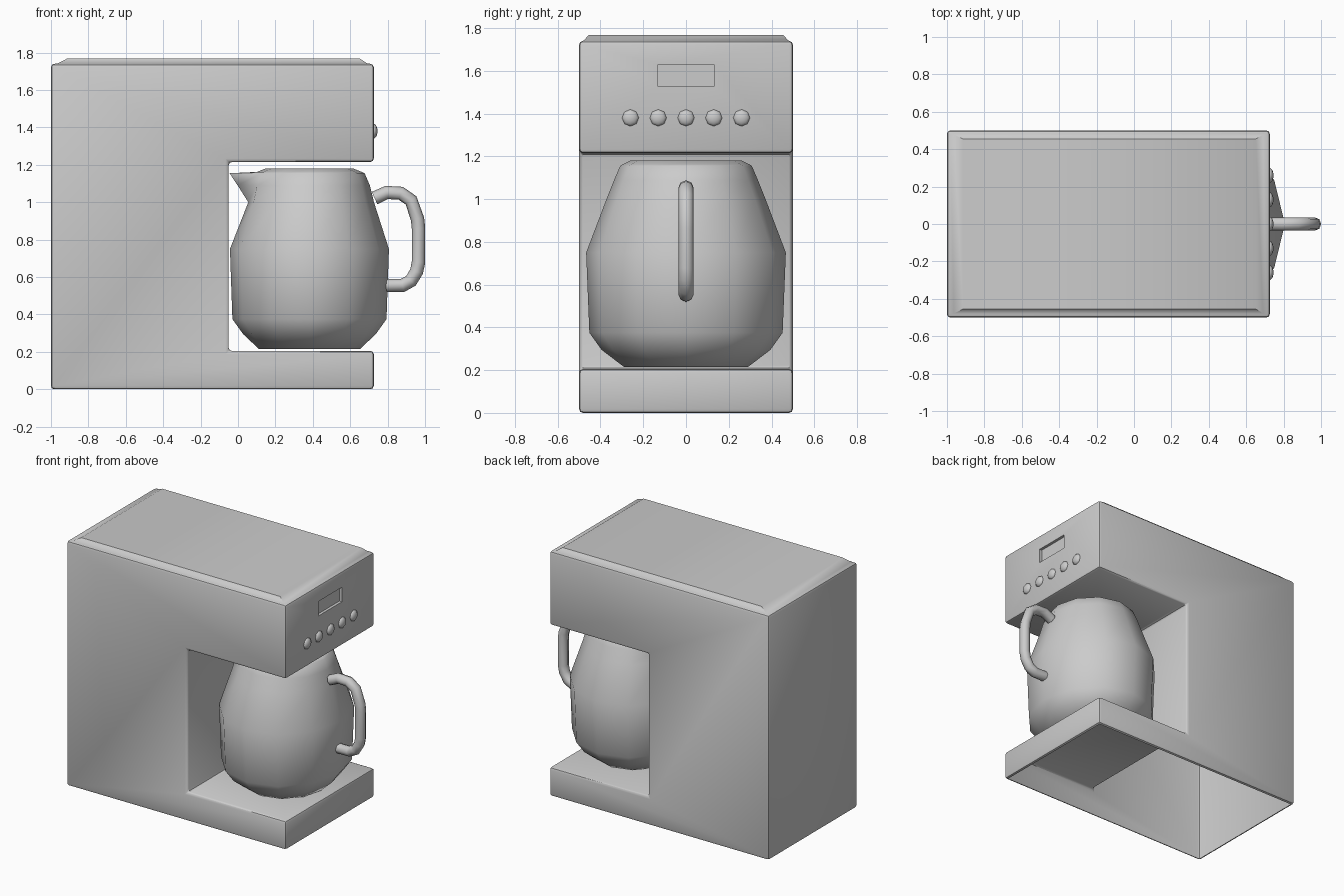
import bpy, bmesh, math
from mathutils import Vector

if "Cube" in bpy.data.objects:
    bpy.data.objects.remove(bpy.data.objects["Cube"])


def finish(name, bm, angle=40):
    me = bpy.data.meshes.new(name)
    bmesh.ops.recalc_face_normals(bm, faces=bm.faces)
    bm.to_mesh(me)
    bm.free()
    ob = bpy.data.objects.new(name, me)
    bpy.context.collection.objects.link(ob)
    smooth(ob, angle)
    return ob


def smooth(ob, angle):
    bpy.ops.object.select_all(action='DESELECT')
    ob.select_set(True)
    bpy.context.view_layer.objects.active = ob
    bpy.ops.object.shade_smooth_by_angle(angle=math.radians(angle))


def biggest(bm, normal, zmin=-1, zmax=9):
    bm.normal_update()
    n = Vector(normal)
    return max((f for f in bm.faces if f.normal.dot(n) > 0.99
                and zmin < f.calc_center_median().z < zmax), key=lambda f: f.calc_area())


def inset_to(bm, face, lo, hi):
    """Inset a rectangular face and move its corners to the box lo..hi."""
    mid = face.calc_center_median()
    bmesh.ops.inset_individual(bm, faces=[face], thickness=0.005)
    for v in face.verts:
        v.co = [lo[i] if v.co[i] < mid[i] else hi[i] for i in range(3)]


# Body: C-shaped side profile, extruded in y and edge-rounded
profile = [(-1, 0), (0.726, 0), (0.726, 0.205), (-0.05, 0.205),
           (-0.05, 1.215), (0.726, 1.215), (0.726, 1.74), (-1, 1.74)]
bm = bmesh.new()
side = bm.faces.new([bm.verts.new((x, -0.5, z)) for x, z in profile])
ext = bmesh.ops.extrude_face_region(bm, geom=[side])
bmesh.ops.translate(bm, vec=(0, 1, 0),
                    verts=[g for g in ext['geom'] if isinstance(g, bmesh.types.BMVert)])
side_faces = list(bm.faces)
bmesh.ops.recalc_face_normals(bm, faces=side_faces)
bmesh.ops.bevel(bm, geom=list(bm.edges), offset=0.018, segments=2,
                profile=0.5, affect='EDGES')
# raised top panel
top = biggest(bm, (0, 0, 1), 1.7)
inset_to(bm, top, (-0.963, -0.478, 1.742), (0.69, 0.478, 1.742))
inset_to(bm, top, (-0.914, -0.455, 1.768), (0.652, 0.455, 1.768))
# recessed display window
front = biggest(bm, (1, 0, 0), 1.3)
inset_to(bm, front, (0.726, -0.13, 1.527), (0.726, 0.13, 1.63))
inset_to(bm, front, (0.706, -0.13, 1.527), (0.706, 0.13, 1.63))
# open underside
bmesh.ops.delete(bm, geom=[biggest(bm, (0, 0, -1), -1, 0.1)], context='FACES')
finish("machine_body", bm)

# Buttons: row of flattened domes
for i in range(5):
    bm = bmesh.new()
    bmesh.ops.create_uvsphere(bm, u_segments=8, v_segments=8, radius=0.04)
    for v in bm.verts:
        x, y, z = v.co
        v.co = (0.724 + z * 0.55, (i - 2) * 0.13 + y, 1.38 + x)
    finish("button_%d" % (i + 1), bm, 60)

# Carafe: elliptical rings (z, x radius, y radius) with a pulled-out spout
rings = [(0.215, 0.27, 0.29), (0.295, 0.355, 0.395), (0.375, 0.412, 0.452),
         (0.75, 0.425, 0.467), (1.0, 0.345, 0.372), (1.09, 0.323, 0.336),
         (1.155, 0.295, 0.308), (1.162, 0.28, 0.298), (1.18, 0.235, 0.26)]
spout = {4: 0.055, 5: -0.002, 6: -0.045}
N = 12
bm = bmesh.new()
loops = []
for k, (z, rx, ry) in enumerate(rings):
    loop = []
    for i in range(N):
        a = 2 * math.pi * i / N
        x = 0.382 + rx * math.cos(a)
        if i == N // 2 and k in spout:
            x = spout[k]
        loop.append(bm.verts.new((x, ry * math.sin(a), z)))
    loops.append(loop)
for a, b in zip(loops, loops[1:]):
    for i in range(N):
        j = (i + 1) % N
        bm.faces.new((a[i], a[j], b[j], b[i]))
bm.faces.new(loops[0][::-1])
bm.faces.new(loops[-1])
finish("carafe", bm, 50)

# Handle: round tube along a bent path
path = [(0.73, 1.022), (0.795, 1.052), (0.87, 1.048), (0.925, 1.01), (0.96, 0.91),
        (0.965, 0.86), (0.965, 0.68), (0.955, 0.63), (0.925, 0.58), (0.88, 0.555),
        (0.79, 0.555)]
cu = bpy.data.curves.new("carafe_handle", 'CURVE')
cu.dimensions = '3D'
cu.bevel_depth = 0.036
cu.bevel_resolution = 2
cu.use_fill_caps = True
sp = cu.splines.new('POLY')
sp.points.add(len(path) - 1)
for p, (x, z) in zip(sp.points, path):
    p.co = (x, 0, z, 1)
handle = bpy.data.objects.new("carafe_handle", cu)
bpy.context.collection.objects.link(handle)
bpy.ops.object.select_all(action='DESELECT')
handle.select_set(True)
bpy.context.view_layer.objects.active = handle
bpy.ops.object.convert(target='MESH')
smooth(bpy.context.view_layer.objects.active, 50)
